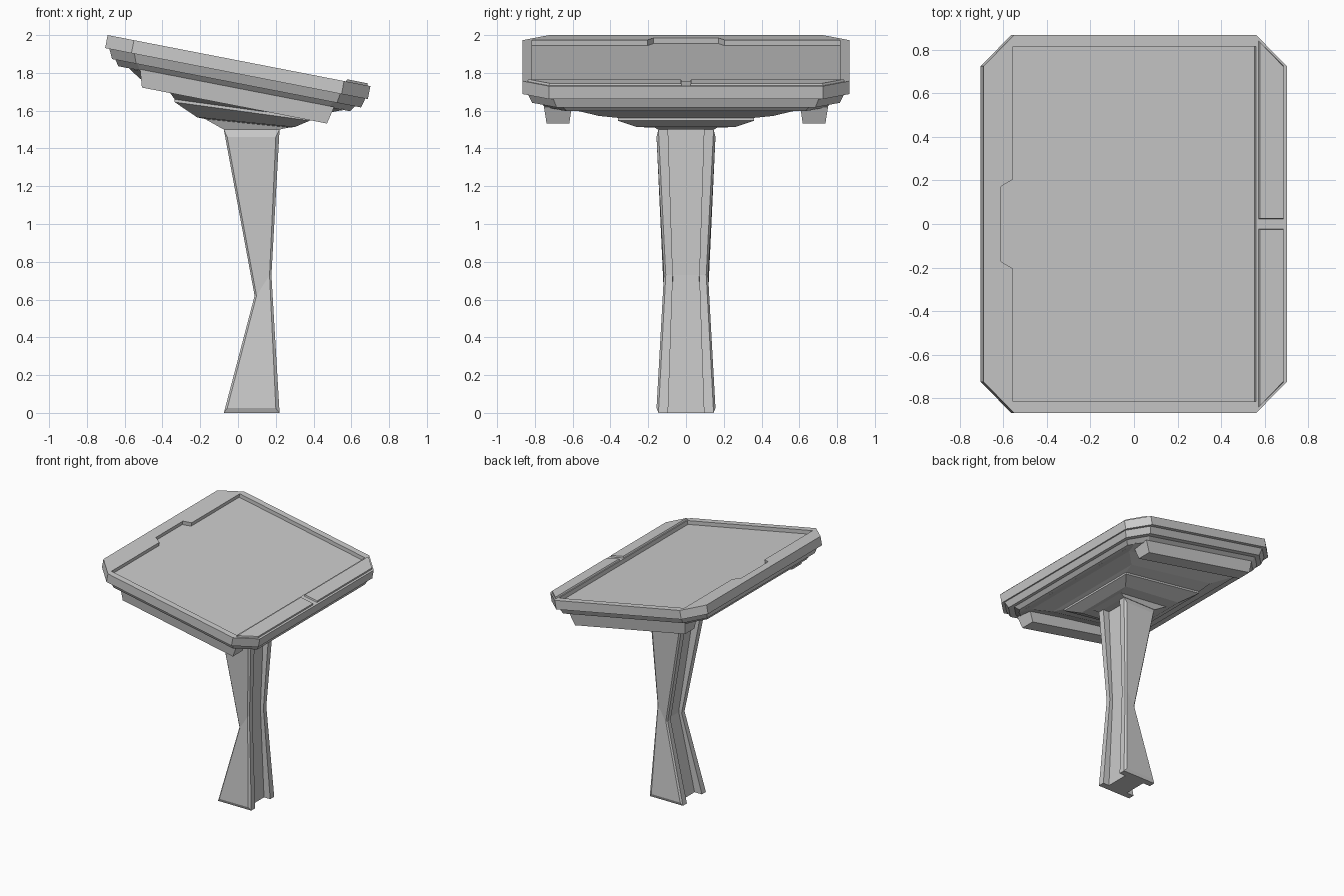
import bpy, bmesh
from math import radians
from mathutils import Matrix

if "Cube" in bpy.data.objects:
    bpy.data.objects.remove(bpy.data.objects["Cube"])

# Local frame of the tilted tray: origin on its top plane
TILT = Matrix.Translation((0, 0, 1.866)) @ Matrix.Rotation(radians(11), 4, 'Y')


def finish(name, bm, matrix=Matrix()):
    bmesh.ops.recalc_face_normals(bm, faces=bm.faces)
    bm.transform(matrix)
    mesh = bpy.data.meshes.new(name)
    bm.to_mesh(mesh)
    bm.free()
    ob = bpy.data.objects.new(name, mesh)
    bpy.context.collection.objects.link(ob)
    return ob


def mirror_y(ob):
    ob.modifiers.new("mirror", 'MIRROR').use_axis = (False, True, False)


def loft(name, rings, matrix=Matrix(), caps=None):
    """Skin rings of equal length; caps lists index tuples for the end faces."""
    bm = bmesh.new()
    vs = [[bm.verts.new(p) for p in r] for r in rings]
    n = len(rings[0])
    for a, b in zip(vs, vs[1:]):
        for i in range(n):
            j = (i + 1) % n
            bm.faces.new((a[i], a[j], b[j], b[i]))
    for end in (vs[0], vs[-1]):
        for c in caps or [range(n)]:
            bm.faces.new([end[i] for i in c])
    return finish(name, bm, matrix)


def octagon(w, l, r, h, c):
    return [(l, -h + c, w), (l + c, -h, w), (r - c, -h, w), (r, -h + c, w),
            (r, h - c, w), (r - c, h, w), (l + c, h, w), (l, h - c, w)]


def rect(l, zl, r, zr, h):
    return [(l, -h, zl), (r, -h, zr), (r, h, zr), (l, h, zl)]


# Tray slab with stepped, chamfered underside
tray = loft("tray", [octagon(*a) for a in (
    (0, -.703, .714, .866, .142), (-.07, -.703, .714, .866, .142),
    (-.07, -.68, .70, .838, .135), (-.12, -.656, .687, .815, .13),
    (-.12, -.638, .655, .776, .12), (-.151, -.616, .633, .745, .115))], TILT)

# Recess in the tray top, with a notch on the high side
outline = [(-.565, -.815), (.57, -.815), (.57, .815), (-.565, .815),
           (-.565, .205), (-.622, .172), (-.622, -.172), (-.565, -.205)]
cutter = loft("recess_cutter",
              [[(u, y, w) for u, y in outline] for w in (-.03, .05)], TILT)
mod = tray.modifiers.new("recess", 'BOOLEAN')
mod.operation, mod.object, mod.solver = 'DIFFERENCE', cutter, 'EXACT'
bpy.context.view_layer.objects.active = tray
bpy.ops.object.modifier_apply(modifier="recess")
bpy.data.objects.remove(cutter)

# Raised lip strips along the low edge
mirror_y(loft("lip_strips", [
    [(.58, .022, -.01), (.70, .022, -.01), (.70, .728, -.01), (.58, .846, -.01)],
    [(.586, .026, .012), (.696, .026, .012), (.696, .722, .012), (.586, .834, .012)]],
    TILT))

# Rails under both sides of the tray
rails = loft("side_rails", [
    [(-.50, .605, -.145), (.547, .605, -.145), (.547, .752, -.145), (-.50, .752, -.145)],
    [(-.472, .618, -.238), (.526, .618, -.238), (.526, .738, -.238), (-.472, .738, -.238)]],
    TILT)
rails.data.transform(TILT.inverted())
rails.data.transform(TILT)
mirror_y(rails)

# Stepped inverted pyramid joining the tray to the post
loft("support_pyramid", [rect(*a) for a in (
    (-.575, 1.84, .55, 1.62, .68), (-.575, 1.822, .56, 1.603, .68),
    (-.52, 1.77, .525, 1.598, .57), (-.36, 1.695, .41, 1.572, .46),
    (-.335, 1.66, .38, 1.562, .36), (-.335, 1.645, .38, 1.547, .36),
    (-.217, 1.565, .30, 1.513, .26), (-.175, 1.556, .27, 1.511, .165),
    (-.075, 1.5, .22, 1.5, .15))])


# Post: six-point waisted profiles, each ring with its own y at ends and waist
def waisted(l, r, lw, rw, z0, z1, y_end, y_waist):
    return [(l, y_end, z0), (r, y_end, z0), (rw, y_waist, .73),
            (r, y_end, z1), (l, y_end, z1), (lw, y_waist, .62)]


HALVES = [(0, 1, 2, 5), (5, 2, 3, 4)]
mirror_y(loft("post_flanges", [
    waisted(-.075, .22, .088, .177, 0, 1.5, .095, .07),
    waisted(-.075, .22, .088, .177, 0, 1.5, .146, .107),
    waisted(-.057, .20, .098, .167, .025, 1.46, .156, .117)], caps=HALVES))
loft("post_web", [waisted(-.01, .165, .115, .15, 0, 1.5, s * .1, s * .08)
                  for s in (-1, 1)], caps=HALVES)
